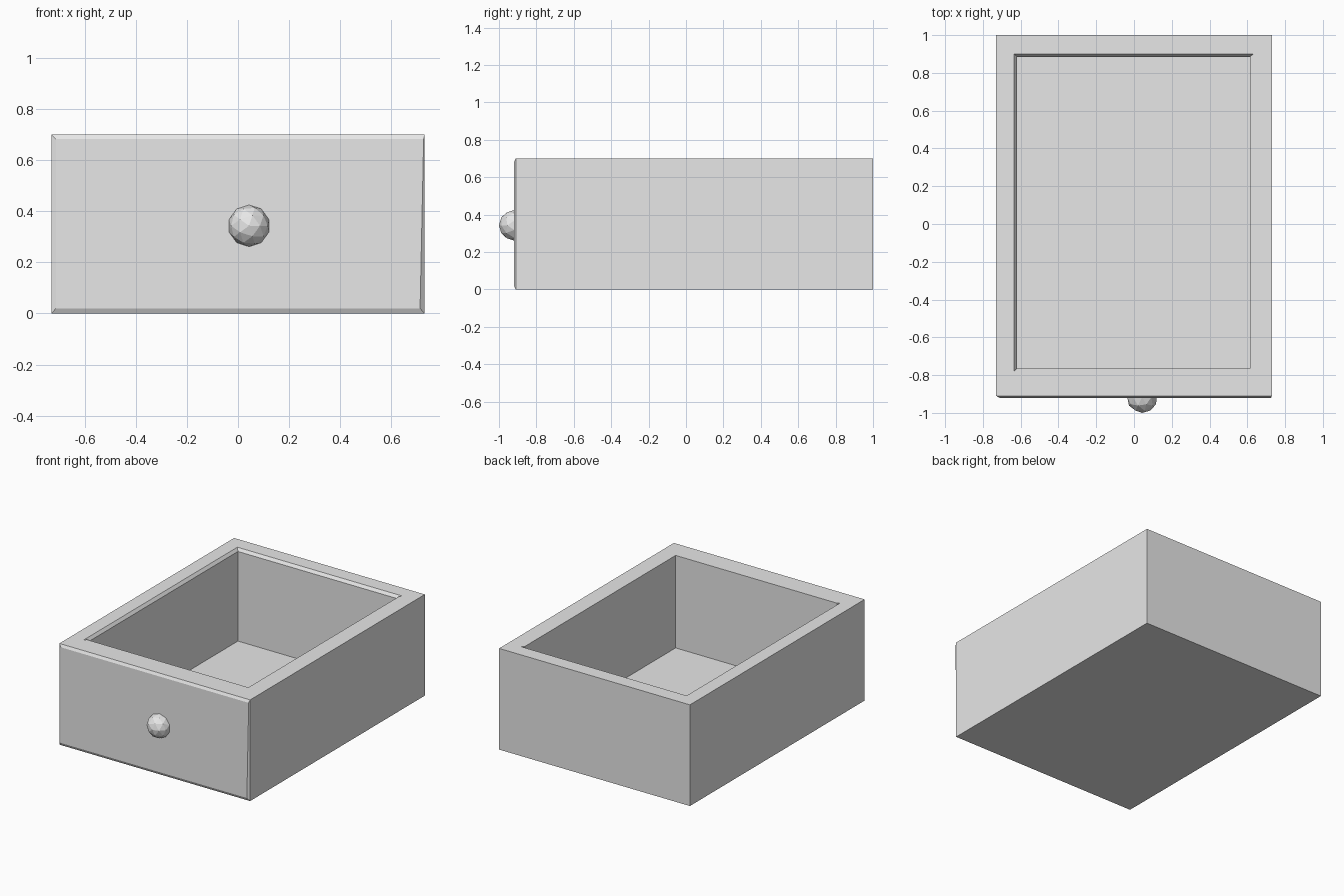
import bpy
import bmesh
from mathutils import Matrix

default = bpy.data.objects.get("Cube")
if default:
    bpy.data.objects.remove(default, do_unlink=True)

grey = bpy.data.materials.new("light grey")
grey.use_nodes = True
grey.diffuse_color = (0.8, 0.8, 0.8, 1)
grey.node_tree.nodes["Principled BSDF"].inputs["Base Color"].default_value = (0.8, 0.8, 0.8, 1)


def finish(bm, name):
    bmesh.ops.remove_doubles(bm, verts=bm.verts, dist=0.0005)
    bmesh.ops.recalc_face_normals(bm, faces=bm.faces)
    mesh = bpy.data.meshes.new(name)
    bm.to_mesh(mesh)
    bm.free()
    mesh.materials.append(grey)
    obj = bpy.data.objects.new(name, mesh)
    bpy.context.collection.objects.link(obj)
    return obj


def loop(bm, points):
    return [bm.verts.new(p) for p in points]


def bridge(bm, a, b):
    for i in range(len(a)):
        j = (i + 1) % len(a)
        quad = [a[i], a[j], b[j], b[i]]
        bm.faces.new(quad)


W, BACK, FRONT, H = 0.73, 1.0, -0.91, 0.70
FLOOR = 0.06

# Drawer shell: outer box with a chamfered front panel
bm = bmesh.new()
section = [(-W, 0), (W, 0), (W, H), (-W, H)]
back = loop(bm, [(x, BACK, z) for x, z in section])
edge = loop(bm, [(x, FRONT, z) for x, z in section])
panel = loop(bm, [(x, FRONT - 0.01, z) for x, z in
                  [(-0.712, 0.02), (0.712, 0.02), (0.726, 0.682), (-0.712, 0.682)]])
bm.faces.new(back)
bridge(bm, back, edge)
bridge(bm, edge, panel)
bm.faces.new(panel)
bm.normal_update()

# Open the top and build the rim
top = [f for f in bm.faces if all(v.co.z > H - 0.001 for v in f.verts)]
bmesh.ops.delete(bm, geom=top, context='FACES_ONLY')
L, R, B, F, C = -0.62, 0.615, 0.885, -0.765, 0.015
rim = loop(bm, [(x, y, H) for x, y in
                [(L - C, B + C), (R + C, B + C), (R, B), (R, F), (L, F), (L - C, F - C)]])
bl, br, fr, fl = back[3], back[2], edge[2], edge[3]
bm.faces.new([bl, br, rim[1], rim[0]])
bm.faces.new([br, fr, rim[3], rim[2], rim[1]])
bm.faces.new([fr, fl, rim[5], rim[4], rim[3]])
bm.faces.new([fl, bl, rim[0], rim[5]])

# Cavity: chamfer on the left and back edges, then walls and floor
corners = [(L, B), (R, B), (R, F), (L, F)]
lip = loop(bm, [(x, y, H - 0.02) for x, y in corners])
base = loop(bm, [(x, y, FLOOR) for x, y in corners])
bm.faces.new([rim[0], rim[1], lip[1], lip[0]])
bm.faces.new([rim[1], rim[2], lip[1]])
bm.faces.new([rim[2], rim[3], lip[2], lip[1]])
bm.faces.new([rim[3], rim[4], lip[3], lip[2]])
bm.faces.new([rim[4], rim[5], lip[3]])
bm.faces.new([rim[5], rim[0], lip[0], lip[3]])
bridge(bm, lip, base)
bm.faces.new(base)
finish(bm, "drawer_box")

# Faceted pull knob on the front panel
bm = bmesh.new()
bmesh.ops.create_icosphere(bm, subdivisions=2, radius=0.082,
                           matrix=Matrix.Rotation(1.5708, 4, 'X'))
knob = finish(bm, "pull_knob")
knob.location = (0.043, -0.918, 0.343)
